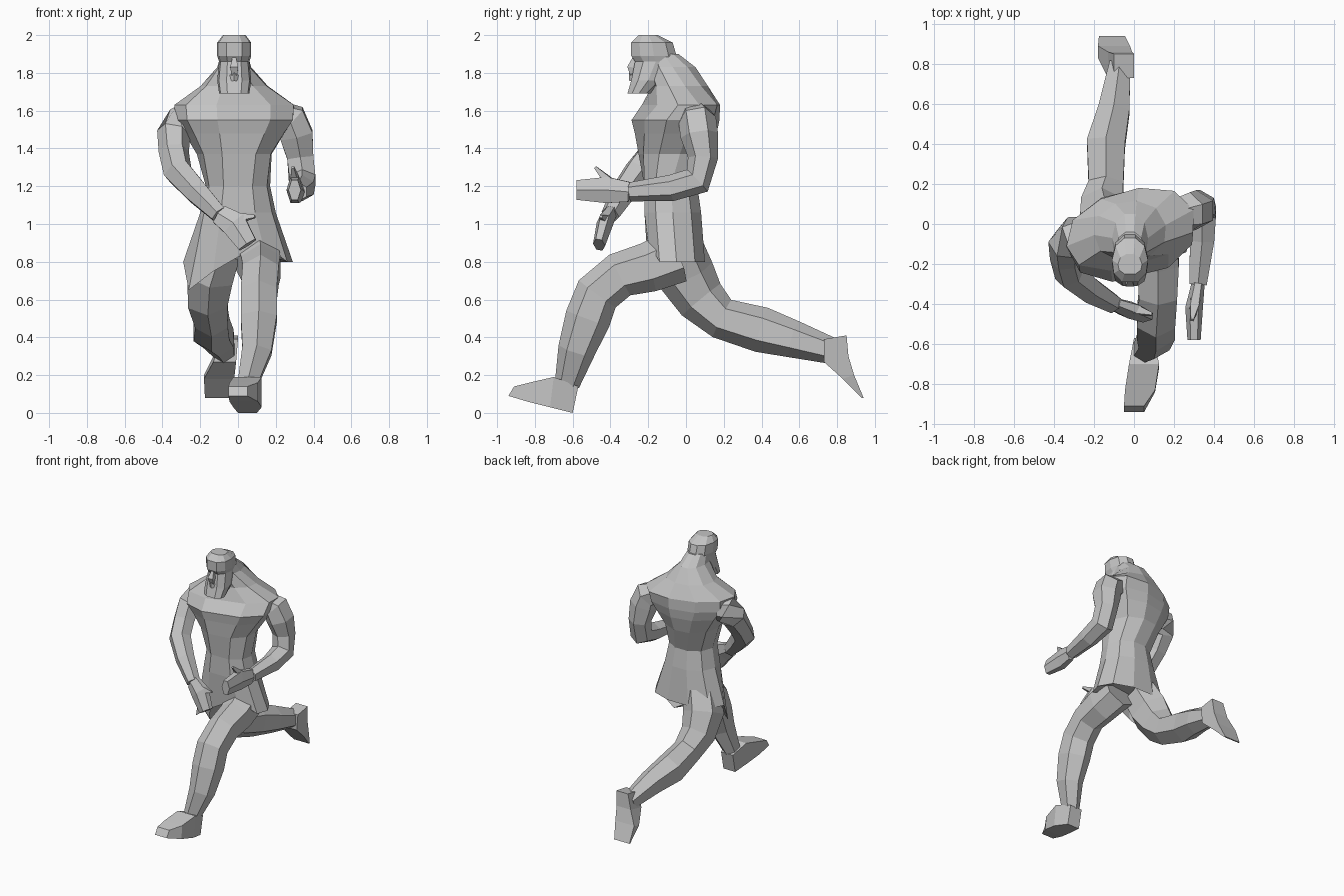
import bpy, bmesh, math
from mathutils import Vector

if "Cube" in bpy.data.objects:
    bpy.data.objects.remove(bpy.data.objects["Cube"], do_unlink=True)

GREY = (.55, .55, .55, 1)
stone = bpy.data.materials.new("plain grey")
stone.use_nodes = True
stone.diffuse_color = GREY
stone.node_tree.nodes["Principled BSDF"].inputs["Base Color"].default_value = GREY


def loft(name, rings):
    """Skin a closed flat-shaded surface over rings of equal point count."""
    bm = bmesh.new()
    loops = [[bm.verts.new(point) for point in ring] for ring in rings]
    for lower, upper in zip(loops, loops[1:]):
        for i in range(len(lower)):
            bm.faces.new((lower[i - 1], lower[i], upper[i], upper[i - 1]))
    caps = [bm.faces.new(loops[0][::-1]), bm.faces.new(loops[-1])]
    bmesh.ops.triangulate(bm, faces=caps)
    bmesh.ops.recalc_face_normals(bm, faces=bm.faces)
    mesh = bpy.data.meshes.new(name)
    bm.to_mesh(mesh)
    bm.free()
    mesh.materials.append(stone)
    obj = bpy.data.objects.new(name, mesh)
    bpy.context.collection.objects.link(obj)


def limb(name, joints, radii, broad_axis, depth=1, sides=6):
    """Faceted tube through the joints; depth scales it across the broad axis."""
    joints = [Vector(joint) for joint in joints]
    angles = [math.tau * (k + .5) / sides for k in range(sides)]
    rings = []
    for i, (joint, radius) in enumerate(zip(joints, radii)):
        before, after = joints[max(i - 1, 0)], joints[min(i + 1, len(joints) - 1)]
        along = (after - before).normalized()
        broad = Vector(broad_axis)
        broad = (broad - along * broad.dot(along)).normalized()
        thin = along.cross(broad) * depth
        rings.append([joint + radius * (broad * math.cos(a) + thin * math.sin(a))
                      for a in angles])
    loft(name, rings)


def hand(side, wrist, palm, fingertips, thumb_tip, broad_axis):
    """Flat mitten hand with a pointed thumb."""
    wrist, palm, thumb_tip = Vector(wrist), Vector(palm), Vector(thumb_tip)
    limb(side + "_hand", [wrist, palm, fingertips], [.06, .08, .06],
         broad_axis, depth=.55)
    root = wrist.lerp(palm, .5)
    limb(side + "_thumb", [root, root.lerp(thumb_tip, .5), thumb_tip],
         [.04, .03, .01], broad_axis, sides=4)


def foot(name, soles, insteps, centres, widths):
    """Wedge foot from heel to toe, given (y, z) below and above."""
    loft(name, [[(x - w / 2, *low), (x + w / 2, *low), (x + w / 2, *high), (x - w / 2, *high)]
                for low, high, x, w in zip(soles, insteps, centres, widths)])


# Left half of a body section, front to back, mirrored into a full outline
HALF = [(.45, -1), (.9, -.6), (1, 0), (.8, .65), (.3, 1)]
OUTLINE = HALF + [(-x, y) for x, y in reversed(HALF)]


def section(z, y, width, depth, turn=0):
    """Level body section about x = 0, turned by some degrees."""
    c, s = math.cos(math.radians(turn)), math.sin(math.radians(turn))
    return [Vector((px * width * c - py * depth * s,
                    y + px * width * s + py * depth * c, z)) for px, py in OUTLINE]


def shifted(rings, x):
    """Move sections sideways."""
    return [[point + Vector((x, 0, 0)) for point in ring] for ring in rings]


# Tunic hem: raised over the forward thigh, hanging in a point on the right
hem = section(.8, -.05, .29, .15)
hem[0].z += .1
hem[-1].z -= .05
hem[-2].z -= .15
inside = section(.86, -.06, .15, .08)

# Torso: the broad back twists against the hips and tapers into the neck
waist = [section(1.06, -.07, .2, .15), section(1.2, -.08, .17, .14)]
chest = [section(1.37, -.06, .2, .18, 8), section(1.48, -.05, .27, .2, 12),
         section(1.55, -.05, .32, .21, 14), section(1.63, -.02, .33, .18, 16)]
neck = [section(1.73, -.03, .18, .14, 8), section(1.83, -.07, .09, .12),
        section(1.9, -.12, .07, .08)]
loft("torso_and_tunic", [inside, hem] + waist + shifted(chest + neck, -.02))

# Head: square beard, low brow, tapered crown flowing into the neck
head = [section(1.69, -.25, .08, .06), section(1.76, -.2, .09, .09),
        section(1.86, -.16, .08, .11), section(1.89, -.17, .09, .12),
        section(1.96, -.18, .09, .11), section(2, -.2, .06, .05)]
loft("head", shifted(head, -.02))
limb("nose", [(-.02, -.27, 1.89), (-.02, -.29, 1.83), (-.02, -.28, 1.79)],
     [.01, .03, .02], (1, 0, 0), sides=4)
limb("moustache", [(-.08, -.25, 1.76), (-.02, -.28, 1.78), (.04, -.25, 1.76)],
     [.01, .03, .01], (0, 0, 1), sides=4)

# Right arm swings across the front of the body
ACROSS = (.7, 0, .6)
right_wrist = (-.1, -.4, 1.05)
limb("right_arm",
     [(-.2, -.04, 1.56), (-.3, -.06, 1.54), (-.34, -.1, 1.48), (-.34, -.17, 1.38),
      (-.32, -.25, 1.28), (-.22, -.33, 1.17), right_wrist],
     [.08, .1, .09, .08, .08, .07, .05], ACROSS)
hand("right", right_wrist, (-.02, -.43, 1), (.05, -.46, .89), (.09, -.45, 1.04), ACROSS)

# Left arm is drawn back with the forearm level
SIDEWAYS = (1, 0, 0)
left_wrist = (.32, -.3, 1.17)
limb("left_arm",
     [(.2, .05, 1.58), (.28, .06, 1.55), (.31, .07, 1.47), (.33, .09, 1.35),
      (.34, .06, 1.23), (.34, -.08, 1.19), left_wrist],
     [.08, .1, .1, .08, .08, .07, .05], SIDEWAYS)
hand("left", left_wrist, (.3, -.42, 1.18), (.3, -.58, 1.18), (.29, -.48, 1.3), (0, 0, 1))

# Left leg strides forward
limb("left_leg",
     [(.1, -.05, .83), (.12, -.2, .77), (.12, -.35, .73), (.11, -.47, .63),
      (.11, -.52, .5), (.1, -.58, .33), (.05, -.63, .15)],
     [.13, .12, .11, .11, .11, .09, .06], SIDEWAYS, depth=1.1)
foot("left_foot", [(-.6, 0), (-.72, .03), (-.84, .06), (-.94, .09)],
     [(-.57, .14), (-.7, .19), (-.83, .16), (-.91, .14)],
     [.05, .05, .03, 0], [.1, .15, .15, .1])

# Right leg trails behind with the toes pointing down
limb("right_leg",
     [(-.1, -.05, .87), (-.15, 0, .73), (-.16, .08, .6), (-.14, .19, .5),
      (-.14, .4, .44), (-.1, .57, .39), (-.07, .8, .32)],
     [.13, .14, .12, .1, .11, .09, .06], SIDEWAYS, depth=1.1)
foot("right_foot", [(.73, .39), (.73, .27), (.83, .18), (.93, .08)],
     [(.85, .41), (.86, .3), (.89, .2), (.94, .08)],
     [-.05, -.07, -.1, -.11], [.1, .12, .16, .13])
